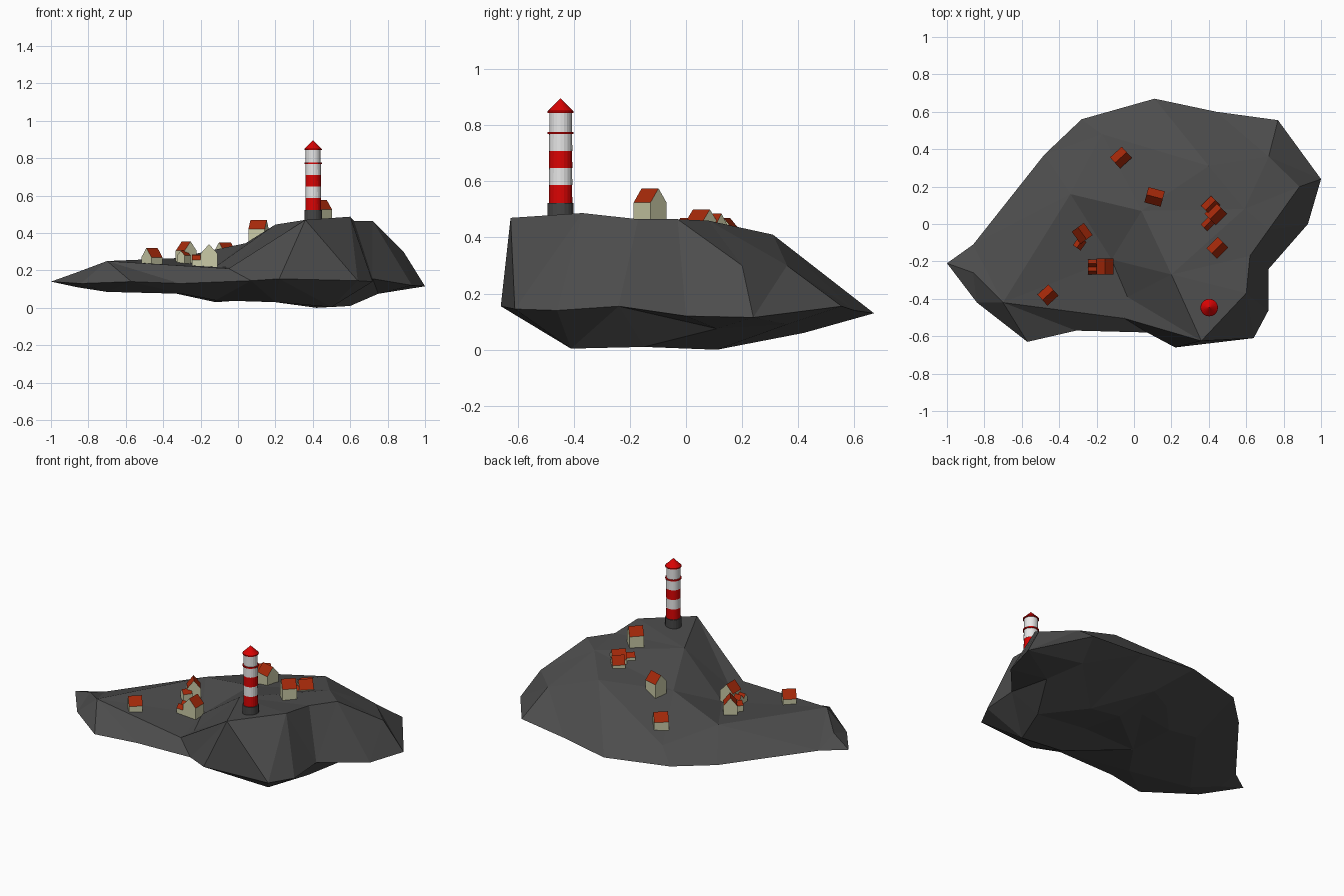
import bpy, bmesh, math
from mathutils import Vector, geometry

if "Cube" in bpy.data.objects:
    bpy.data.objects.remove(bpy.data.objects["Cube"])


def material(name, rgb):
    m = bpy.data.materials.new(name)
    m.diffuse_color = (*rgb, 1)
    m.use_nodes = True
    m.node_tree.nodes["Principled BSDF"].inputs["Base Color"].default_value = m.diffuse_color
    return m


ROCK = material("rock grey", (0.073, 0.073, 0.073))
BASE = material("dark base grey", (0.06, 0.06, 0.06))
RED = material("signal red", (0.70, 0.001, 0.001))
WHITE = material("white paint", (0.83, 0.83, 0.83))
WALL = material("cream wall", (0.60, 0.60, 0.39))
ROOF = material("terracotta roof", (0.38, 0.022, 0.003))


def finish(name, bm, mats):
    me = bpy.data.meshes.new(name)
    bmesh.ops.recalc_face_normals(bm, faces=bm.faces[:])
    bm.to_mesh(me)
    bm.free()
    for m in mats:
        me.materials.append(m)
    ob = bpy.data.objects.new(name, me)
    bpy.context.collection.objects.link(ob)
    return ob


# Island: shared shoreline rim, upper terrain and underside
rim = [(-1, -.21, .14), (-.84, -.42, .13), (-.57, -.63, .14), (-.31, -.57, .13),
       (.07, -.58, .145), (.22, -.66, .155), (.64, -.61, .145), (.72, -.46, .14),
       (.72, -.24, .155), (.93, 0, .12), (1, .24, .115), (.77, .555, .155),
       (.44, .60, .14), (.11, .67, .13), (-.28, .56, .135), (-.48, .37, .125),
       (-.86, -.11, .135)]
upper = [(-.70, -.42, .25), (-.035, -.39, .215), (-.05, -.505, .21), (-.12, -.19, .22),
         (-.34, .16, .265), (.04, .07, .345), (.20, -.27, .445), (.36, -.625, .47),
         (.60, -.37, .487), (.62, -.17, .465), (.72, -.03, .465), (.59, .08, .46),
         (.40, .31, .41), (-.17, .48, .21), (.885, .20, .30), (.72, .36, .30),
         (-.86, -.26, .19)]
ridges = [(0, 16), (0, 2), (0, 4), (3, 1), (1, 2), (1, 6), (1, 7), (2, 7), (6, 7), (5, 6),
          (3, 5), (3, 4), (4, 5), (7, 8), (8, 9), (9, 10), (10, 14), (9, 11), (11, 12),
          (12, 13), (5, 12)]
under = [(-.70, -.33, .085), (-.30, -.40, .075), (-.12, .17, .03), (-.12, -.15, .04),
         (.20, .11, .03), (.20, -.41, .03), (.60, -.15, .01), (.50, -.41, .004),
         (.42, .11, 0), (.04, .34, .055), (.20, .42, .06), (.10, .19, .045),
         (.75, .11, .075), (.69, .36, .09), (-.35, .14, .08), (-.86, -.24, .11),
         (.22, -.18, .07)]


def skin(bm, rim_verts, inner, extra):
    n = len(rim_verts)
    pts = [Vector(p) for p in rim + inner]
    edges = [(i, (i + 1) % n) for i in range(n)]
    edges += [(a + n, b + n) for a, b in extra]
    out = geometry.delaunay_2d_cdt([p.xy for p in pts], edges, [], 1, 1e-5)
    vs = []
    for co, src in zip(out[0], out[3]):
        if src and src[0] < n:
            vs.append(rim_verts[src[0]])
        elif src:
            vs.append(bm.verts.new(pts[src[0]]))
        else:
            near = sorted(pts, key=lambda p: (p.xy - co).length)[:2]
            vs.append(bm.verts.new((co.x, co.y, (near[0].z + near[1].z) / 2)))
    for f in out[2]:
        corners = [vs[i] for i in f]
        if len(set(corners)) > 2 and not bm.faces.get(corners):
            bm.faces.new(corners)


bm = bmesh.new()
rv = [bm.verts.new(p) for p in rim]
skin(bm, rv, upper, ridges)
skin(bm, rv, under, [])
island = finish("island", bm, [ROCK])
bpy.context.view_layer.update()


def ground(x, y):
    hit, loc, _, _ = island.ray_cast(Vector((x, y, 3)), Vector((0, 0, -1)))
    return loc.z if hit else 0.2


# Houses: pentagon prisms, ridge along local x, roof on the two slopes
def house(name, x, y, peak, length, width, angle, roof=.05):
    bm = bmesh.new()
    c, s = math.cos(math.radians(angle)), math.sin(math.radians(angle))
    h, w = length / 2, width / 2
    spots = [(x + a * h * c - b * w * s, y + a * h * s + b * w * c)
             for a in (-1, 1) for b in (-1, 1)]
    low = min(ground(*p) for p in spots) - .003
    low = min(low, peak - roof - .02)
    profile = [(-w, low), (w, low), (w, peak - roof), (0, peak), (-w, peak - roof)]
    ends = [[bm.verts.new((x + u * c - v * s, y + u * s + v * c, z)) for v, z in profile]
            for u in (-h, h)]
    bm.faces.new(ends[0])
    bm.faces.new(ends[1])
    for i in range(5):
        j = (i + 1) % 5
        f = bm.faces.new((ends[0][i], ends[0][j], ends[1][j], ends[1][i]))
        f.material_index = 1 if i in (2, 3) else 0
    finish(name, bm, [WALL, ROOF])


for i, spec in enumerate([
        (-.46, -.38, .32, .08, .08, 42), (-.277, -.05, .355, .08, .08, 126),
        (-.155, -.228, .34, .085, .09, 90), (-.07, .355, .35, .085, .08, 42),
        (.11, .145, .47, .09, .085, -15), (.41, .10, .485, .075, .07, 45),
        (.437, .055, .50, .085, .085, 45), (.445, -.128, .575, .085, .08, 45)]):
    house(f"house_{i + 1}", *spec)

# Small annexes beside the larger houses
for i, spec in enumerate([(-.29, -.105, .305, .055, .05, 55), (-.22, -.21, .285, .05, .04, 0),
                          (-.22, -.25, .28, .05, .04, 0), (.40, .005, .47, .07, .05, 45)]):
    house(f"annex_{i + 1}", *spec, roof=.025)


# Lighthouse: stacked round bands
def band(name, z0, z1, r0, r1, mat):
    bm = bmesh.new()
    bmesh.ops.create_cone(bm, cap_ends=True, segments=20, radius1=r0, radius2=r1, depth=z1 - z0)
    bmesh.ops.translate(bm, verts=bm.verts[:], vec=(.402, -.447, (z0 + z1) / 2))
    finish(name, bm, [mat])


band("tower_foundation", .44, .522, .047, .047, BASE)
levels = [.522, .587, .648, .709, .77]
for i in range(4):
    band(f"tower_stripe_{i + 1}", levels[i], levels[i + 1], .042, .041, (RED, WHITE)[i % 2])
band("gallery_ring", .768, .776, .047, .047, RED)
band("lantern_room", .776, .848, .04, .04, WHITE)
band("lantern_roof_rim", .844, .850, .047, .047, RED)
band("lantern_roof", .850, .896, .046, 0, RED)
